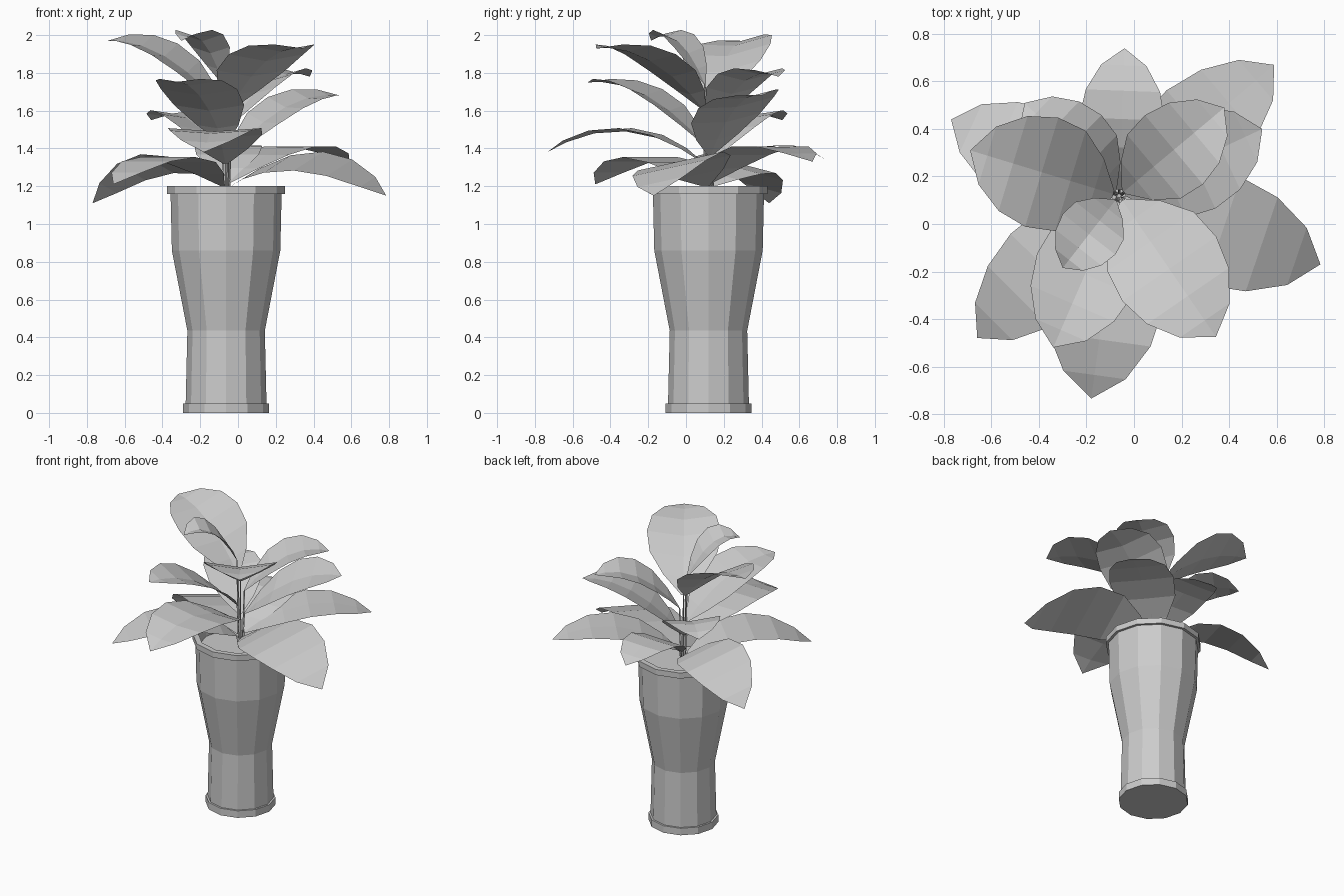
import bpy, bmesh, math
from mathutils import Vector

if "Cube" in bpy.data.objects:
    bpy.data.objects.remove(bpy.data.objects["Cube"])

AXIS = Vector((-0.063, 0.119, 0))   # pot axis
UP = Vector((0, 0, 1))


def make(name, verts, faces):
    me = bpy.data.meshes.new(name)
    me.from_pydata(verts, [], faces)
    bm = bmesh.new()
    bm.from_mesh(me)
    bmesh.ops.remove_doubles(bm, verts=bm.verts, dist=1e-4)
    bm.to_mesh(me)
    bm.free()
    ob = bpy.data.objects.new(name, me)
    bpy.context.collection.objects.link(ob)


def tube(name, rings, n, bottom=False, top=False):
    # rings: (centre, radius) pairs joined by quads
    verts = [c + r * Vector((math.cos(math.tau * i / n), math.sin(math.tau * i / n), 0))
             for c, r in rings for i in range(n)]
    faces = [(k * n + i, k * n + (i + 1) % n, (k + 1) * n + (i + 1) % n, (k + 1) * n + i)
             for k in range(len(rings) - 1) for i in range(n)]
    if bottom:
        faces.append(tuple(reversed(range(n))))
    if top:
        faces.append(tuple(range(len(verts) - n, len(verts))))
    make(name, verts, faces)


# blade outline: place along the midrib, share of the half width
BLADE = [(0, .06), (.13, .55), (.3, .92), (.5, 1), (.7, .87), (.88, .53), (1, 0)]


def leaf(name, base, tip, half_width, roll):
    # the lower a leaf hangs, the more its midrib arches
    rise = 0.15 - 0.16 * (tip.z - base.z)
    along = tip - base
    side = Vector((-along.y, along.x, 0)).normalized()
    fold = 0.036 * max(0, min(1, (base.z - 1.2) * 4))
    verts, faces = [], []
    for u, w in BLADE:
        mid = base + along * u + UP * rise * 4 * u * (1 - u)
        for s in (1, 0, -1):
            verts.append(mid + side * (s * half_width * w) + UP * w * (fold * abs(s) + roll * s))
    for a in range(0, len(verts) - 3, 3):
        # facets fan out from the midrib on both halves
        faces += [(a, a + 3, a + 1), (a + 3, a + 4, a + 1),
                  (a + 1, a + 4, a + 5), (a + 1, a + 5, a + 2)]
    make(name, verts, faces)


# pot with foot ring and rim, and the soil inside
PROFILE = [(0.227, 0), (0.227, 0.05), (0.214, 0.05), (0.205, 0.435), (0.287, 0.86),
           (0.294, 1.16), (0.312, 1.16), (0.312, 1.2), (0.275, 1.2), (0.272, 1.12)]
tube("pot", [(AXIS + UP * z, r) for r, z in PROFILE], 12, bottom=True)
tube("soil", [(AXIS + UP * 1.12, 0.272)], 12, top=True)

# leaves from bottom to top: base height, tip, half width
LEAVES = [
    (1.20, (-.77, .44, 1.11), .21),
    (1.20, (.785, -.17, 1.15), .24),
    (1.20, (-.66, -.48, 1.21), .21),
    (1.22, (.59, .67, 1.33), .21),
    (1.22, (-.04, .74, 1.34), .18),
    (1.32, (-.18, -.735, 1.38), .25),
    (1.34, (-.46, .51, 1.55), .19),
    (1.36, (.54, .40, 1.68), .22),
    (1.42, (-.34, -.52, 1.75), .22),
    (1.52, (.38, .49, 1.78), .19),
    (1.62, (-.69, .31, 1.97), .24),
    (1.60, (.345, -.475, 1.93), .24),
    (1.74, (-.30, -.185, 1.97), .14),
]
ROLL = {0: .05, 1: .05, 7: .03, 10: -.03}   # leaves tilted sideways
for i, (z, tip, hw) in enumerate(LEAVES):
    tip = Vector(tip)
    out = Vector((tip.x - AXIS.x, tip.y - AXIS.y, 0)).normalized()
    base = AXIS + out * 0.025 + UP * z
    leaf(f"leaf_{i + 1}", base, tip, hw, ROLL.get(i, 0))
    # thin stem from the soil to the leaf base
    foot = AXIS + out * 0.012 + UP * 1.12
    tube(f"stem_{i + 1}", [(foot, 0.006), (base, 0.005)], 4)
